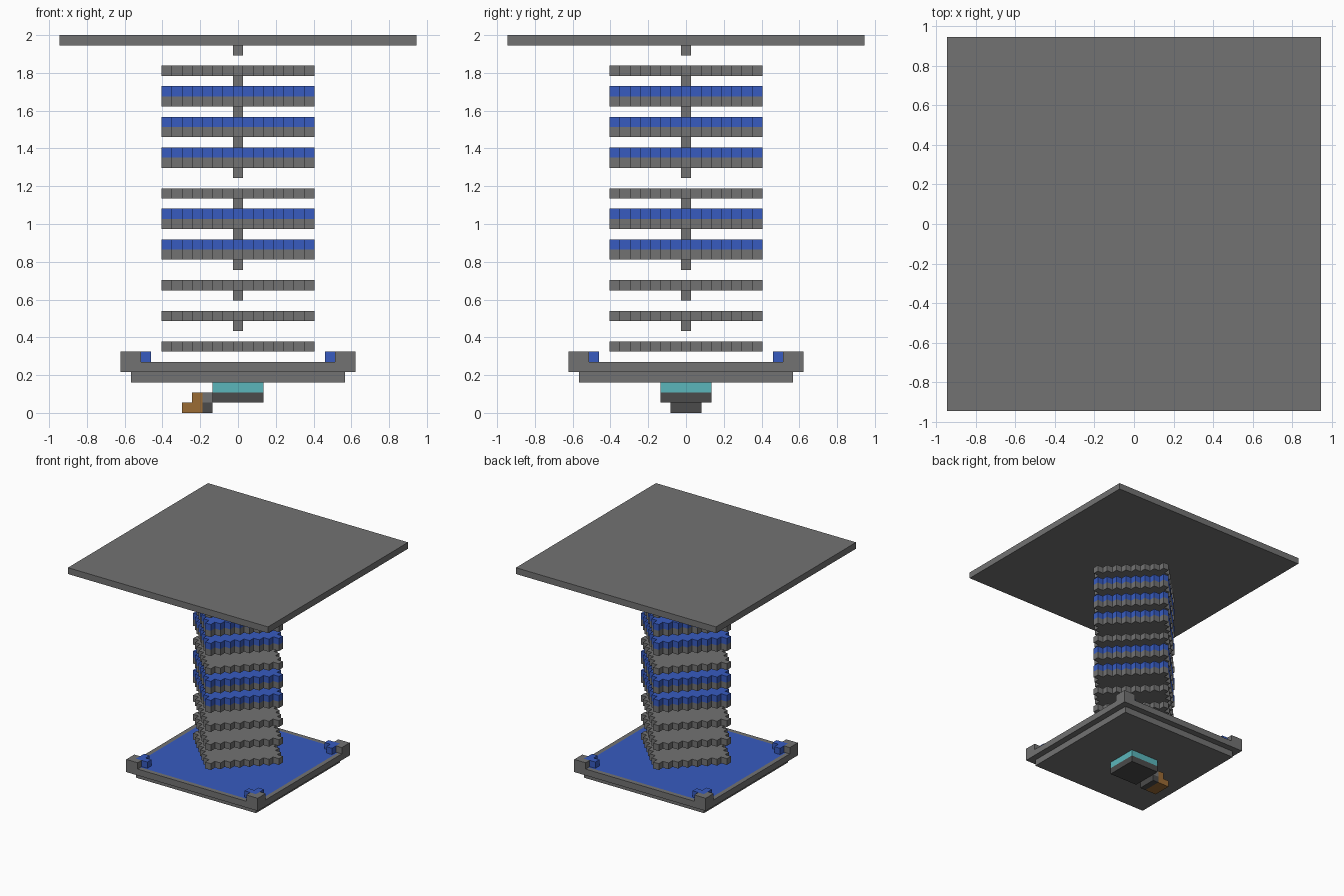
import bpy
import bmesh

if "Cube" in bpy.data.objects:
    bpy.data.objects.remove(bpy.data.objects["Cube"], do_unlink=True)

V = 2 / 37  # one block of the grid


def material(name, rgb):
    m = bpy.data.materials.new(name)
    m.use_nodes = True
    m.diffuse_color = (*rgb, 1)
    m.node_tree.nodes["Principled BSDF"].inputs["Base Color"].default_value = (*rgb, 1)
    return m


GRAY = material("mid_gray", (0.17, 0.17, 0.17))
DARK = material("dark_gray", (0.07, 0.07, 0.07))
BLUE = material("blue", (0.038, 0.105, 0.53))
TEAL = material("teal", (0.105, 0.47, 0.5))
BROWN = material("golden_brown", (0.33, 0.15, 0.035))


def prism(name, outline, layer, mat, height=1, inlay=None):
    """Extrude an outline in block units upward from a layer, with an optional inlaid top."""
    bm = bmesh.new()
    base = bm.faces.new([bm.verts.new((x * V, y * V, layer * V)) for x, y in outline])
    ext = bmesh.ops.extrude_face_region(bm, geom=[base])
    moved = [g for g in ext["geom"] if isinstance(g, bmesh.types.BMVert)]
    bmesh.ops.translate(bm, verts=moved, vec=(0, 0, height * V))
    bmesh.ops.recalc_face_normals(bm, faces=bm.faces)
    if inlay:
        top = [f for f in bm.faces if f.normal.z > 0.5]
        bmesh.ops.inset_region(bm, faces=top, thickness=V)
        for f in top:
            f.material_index = 1
    mesh = bpy.data.meshes.new(name)
    bm.to_mesh(mesh)
    bm.free()
    for m in (mat, inlay):
        if m:
            mesh.materials.append(m)
    ob = bpy.data.objects.new(name, mesh)
    bpy.context.collection.objects.link(ob)
    return ob


def rect(x0, x1, half_y):
    return [(x0, -half_y), (x1, -half_y), (x1, half_y), (x0, half_y)]


def square(half):
    return rect(-half, half, half)


def stepped_diamond(r):
    """Staircase-edged diamond reaching r blocks from the middle block."""
    quarter = []
    for i in range(r + 1):
        quarter += [(r + 0.5 - i, i + 0.5), (r - 0.5 - i, i + 0.5)]
    quarter.pop()
    points = []
    for _ in range(4):
        points += quarter
        quarter = [(-y, x) for x, y in quarter]
    return points


# Roof and base tray
prism("roof_plate", square(17.5), 36, GRAY)
prism("base_underside", square(10.5), 3, GRAY)
prism("base_tray", square(11.5), 4, GRAY, inlay=BLUE)

# Corner posts with blue inner brackets
ELL = [(9.5, 10.5), (9.5, 11.5), (11.5, 11.5), (11.5, 9.5), (10.5, 9.5), (10.5, 10.5)]
for sx in (-1, 1):
    for sy in (-1, 1):
        tag = ("left" if sx > 0 else "right") + ("_back" if sy > 0 else "_front")
        for part, shift, mat in (("corner_post", 0, GRAY), ("corner_bracket", 1, BLUE)):
            prism(f"{part}_{tag}", [(sx * (x - shift), sy * (y - shift)) for x, y in ELL], 5, mat)

# Column of stacked discs, some with a blue layer on top, joined by short stems
for layer in range(6, 34, 3):
    prism(f"disc_{layer}", stepped_diamond(7), layer, GRAY)
    if layer in (15, 18, 24, 27, 30):
        prism(f"blue_disc_{layer}", stepped_diamond(7), layer + 1, BLUE)
for layer in range(8, 36, 3):
    prism(f"stem_{layer}", square(0.5), layer, GRAY)

# Hub under the base
prism("hub_ring", square(2.5), 2, TEAL)
prism("hub_cap", square(2.5), 1, DARK)

# Side bracket on the hub
prism("bracket_foot", rect(-3.5, -2.5, 1.5), 0, DARK)
prism("bracket_neck", rect(-3.5, -2.5, 1.5), 1, GRAY)
prism("bracket_tip", rect(-5.5, -3.5, 1.5), 0, BROWN)
prism("bracket_tip_upper", rect(-4.5, -3.5, 1.5), 1, BROWN)
